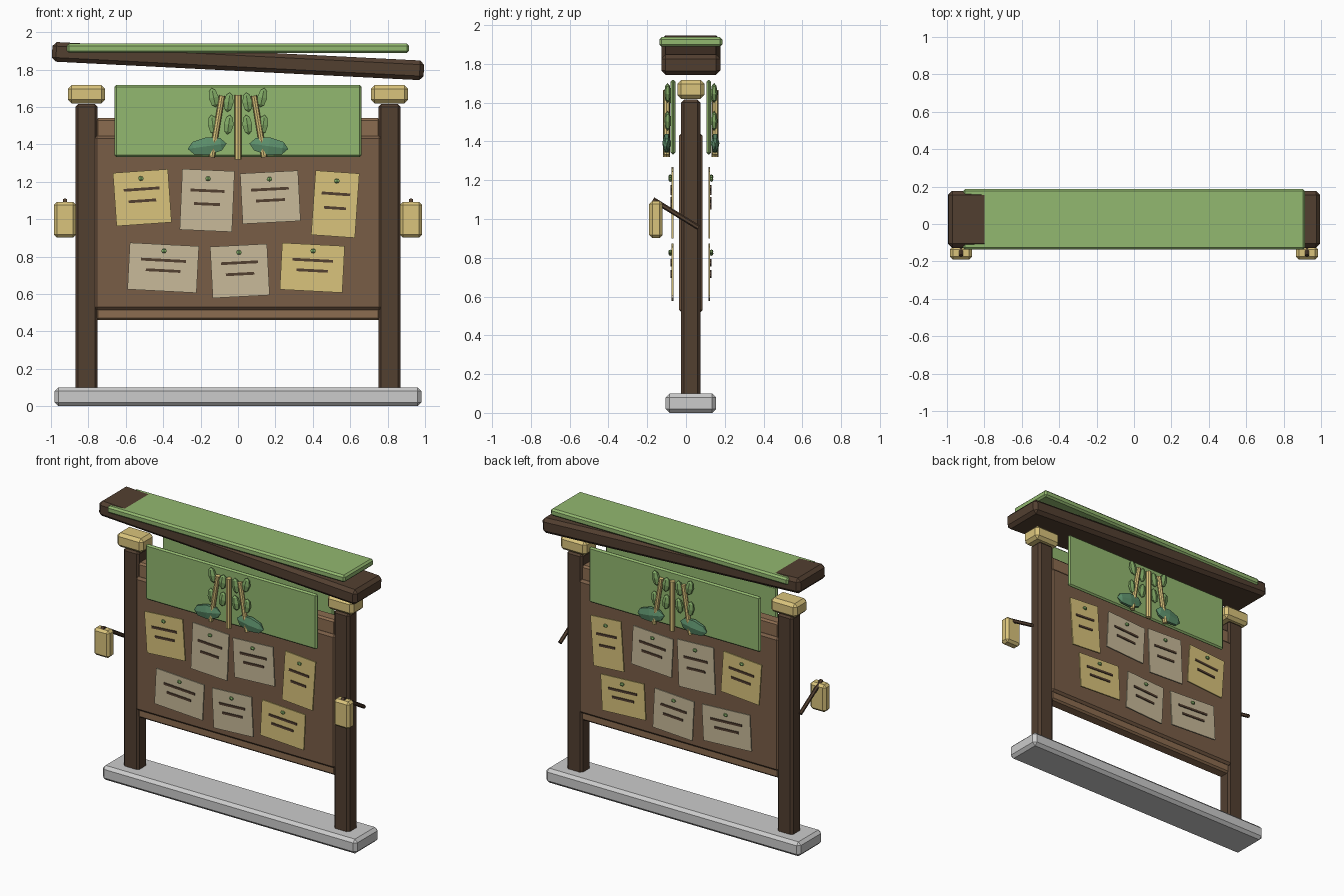
import bpy, bmesh
from math import radians
from mathutils import Matrix, Vector

if "Cube" in bpy.data.objects:
    bpy.data.objects.remove(bpy.data.objects["Cube"])

MID = 0.025  # y of the board's middle plane


def mat(name, rgb):
    m = bpy.data.materials.new(name)
    m.diffuse_color = (*rgb, 1)
    m.use_nodes = True
    m.node_tree.nodes["Principled BSDF"].inputs["Base Color"].default_value = m.diffuse_color
    return m


DARK = mat("dark_wood", (0.085, 0.05, 0.03))
WOOD = mat("board_wood", (0.19, 0.11, 0.062))
RAIL = mat("rail_wood", (0.26, 0.15, 0.08))
GREEN = mat("green_cloth", (0.29, 0.48, 0.16))
TAN = mat("tan", (0.70, 0.55, 0.20))
BEIGE = mat("beige_paper", (0.58, 0.49, 0.32))
LEAF = mat("leaf_green", (0.22, 0.40, 0.13))
TEAL = mat("dark_leaf", (0.11, 0.28, 0.15))


def finish(bm, name, material, loc, turn=0.0):
    """turn = counter-clockwise degrees as seen from the front"""
    bmesh.ops.recalc_face_normals(bm, faces=bm.faces[:])
    me = bpy.data.meshes.new(name)
    bm.to_mesh(me)
    bm.free()
    ob = bpy.data.objects.new(name, me)
    ob.location = loc
    ob.rotation_euler.y = -radians(turn)
    if material:
        me.materials.append(material)
    bpy.context.collection.objects.link(ob)
    return ob


def box(name, loc, size, material=None, bevel=0.0, turn=0.0):
    bm = bmesh.new()
    bmesh.ops.create_cube(bm, size=1)
    bmesh.ops.scale(bm, vec=size, verts=bm.verts[:])
    if bevel:
        bmesh.ops.bevel(bm, geom=bm.edges[:], offset=bevel, segments=1, affect='EDGES')
    return finish(bm, name, material, loc, turn)


def gem(name, loc, size, material, turn=0.0):
    bm = bmesh.new()
    bmesh.ops.create_uvsphere(bm, u_segments=6, v_segments=4, radius=0.5)
    bmesh.ops.scale(bm, vec=size, verts=bm.verts[:])
    return finish(bm, name, material, loc, turn)


def rod(name, a, b, r, material, sides=8):
    a, b = Vector(a), Vector(b)
    bm = bmesh.new()
    bmesh.ops.create_cone(bm, cap_ends=True, segments=sides, radius1=r, radius2=r,
                          depth=(b - a).length)
    q = Vector((0, 0, 1)).rotation_difference(b - a)
    bmesh.ops.transform(bm, matrix=q.to_matrix().to_4x4(), verts=bm.verts[:])
    return finish(bm, name, material, (a + b) / 2)


# Stone base, board and rails
box("base", (0, MID, 0.05), (1.96, 0.26, 0.1), None, 0.02)
box("board", (0, MID, 0.98), (1.54, 0.12, 0.93), WOOD, 0.015)
box("bottom_rail", (0, MID, 0.51), (1.52, 0.085, 0.10), RAIL, 0.012)
box("top_rail", (0, MID, 1.48), (1.52, 0.085, 0.12), RAIL, 0.012)

# Posts, caps and hanging lanterns
for s, side in ((-1, "left"), (1, "right")):
    box(side + "_post", (s * 0.81, MID, 0.85), (0.12, 0.10, 1.53), DARK, 0.015)
    box(side + "_post_cap", (s * 0.81, MID, 1.668), (0.20, 0.14, 0.098), TAN, 0.02)
    box(side + "_lantern", (s * 0.925, -0.155, 0.997), (0.12, 0.07, 0.19), TAN, 0.016)
    rod(side + "_lantern_arm", (s * 0.925, -0.17, 1.10), (s * 0.925, 0.065, 0.955),
        0.013, DARK, 6)

# Tilted roof beam and level green roof cover
box("roof_beam", (0, MID, 1.845), (1.99, 0.305, 0.105), DARK, 0.022, -2.9)
box("roof_cover", (0, MID, 1.913), (1.83, 0.325, 0.05), GREEN, 0.012)

# x, z, width, height, turn, material
NOTES = [
    (-0.512, 1.115, 0.295, 0.285, 4, TAN), (-0.165, 1.10, 0.28, 0.325, -2.5, BEIGE),
    (0.173, 1.117, 0.31, 0.27, 3, BEIGE), (0.52, 1.08, 0.235, 0.345, -4, TAN),
    (-0.40, 0.74, 0.37, 0.25, -3, BEIGE), (0.01, 0.723, 0.305, 0.275, 3, BEIGE),
    (0.397, 0.74, 0.335, 0.25, -3, TAN),
]

for s, side in ((-1, "front"), (1, "back")):
    def y(d):
        return MID + s * d

    # Banner
    box(side + "_banner", (0, y(0.092), 1.525), (1.32, 0.024, 0.385), GREEN, 0.01)

    # Pinned notes with two written strokes each
    for i, (x, z, w, h, t, m) in enumerate(NOTES, 1):
        up = Matrix.Rotation(-radians(t), 3, 'Y') @ Vector((0, 0, 1))

        def at(d, k):
            return Vector((x, y(d), z)) + up * k * h
        box(f"{side}_note_{i}", at(0.095, 0), (w, 0.01, h), m, 0, t)
        box(f"{side}_note_{i}_line_1", at(0.102, 0.16), (w * 0.65, 0.008, 0.015), DARK, 0, t)
        box(f"{side}_note_{i}_line_2", at(0.102, -0.06), (w * 0.5, 0.008, 0.015), DARK, 0, t)
        gem(f"{side}_note_{i}_pin", at(0.106, 0.36), (0.034, 0.02, 0.025), LEAF)

    # Plant decoration: three stalks, small leaves and two broad leaves
    rod(side + "_stalk_middle", (0, y(0.125), 1.32), (0, y(0.125), 1.665), 0.018, TAN)
    for k in (-1, 1):
        n = "left" if k < 0 else "right"
        rod(f"{side}_stalk_{n}", (k * 0.14, y(0.125), 1.33), (k * 0.085, y(0.125), 1.66),
            0.016, TAN)
        for j, (x, z, t) in enumerate([(0.13, 1.65, -12), (0.05, 1.625, 8),
                                       (0.135, 1.505, -8), (0.05, 1.505, 8)], 1):
            gem(f"{side}_small_leaf_{n}_{j}", (k * x, y(0.12), z), (0.06, 0.035, 0.105),
                LEAF, k * t)
        gem(f"{side}_broad_leaf_{n}", (k * 0.165, y(0.125), 1.39), (0.11, 0.045, 0.21),
            TEAL, k * 82)
